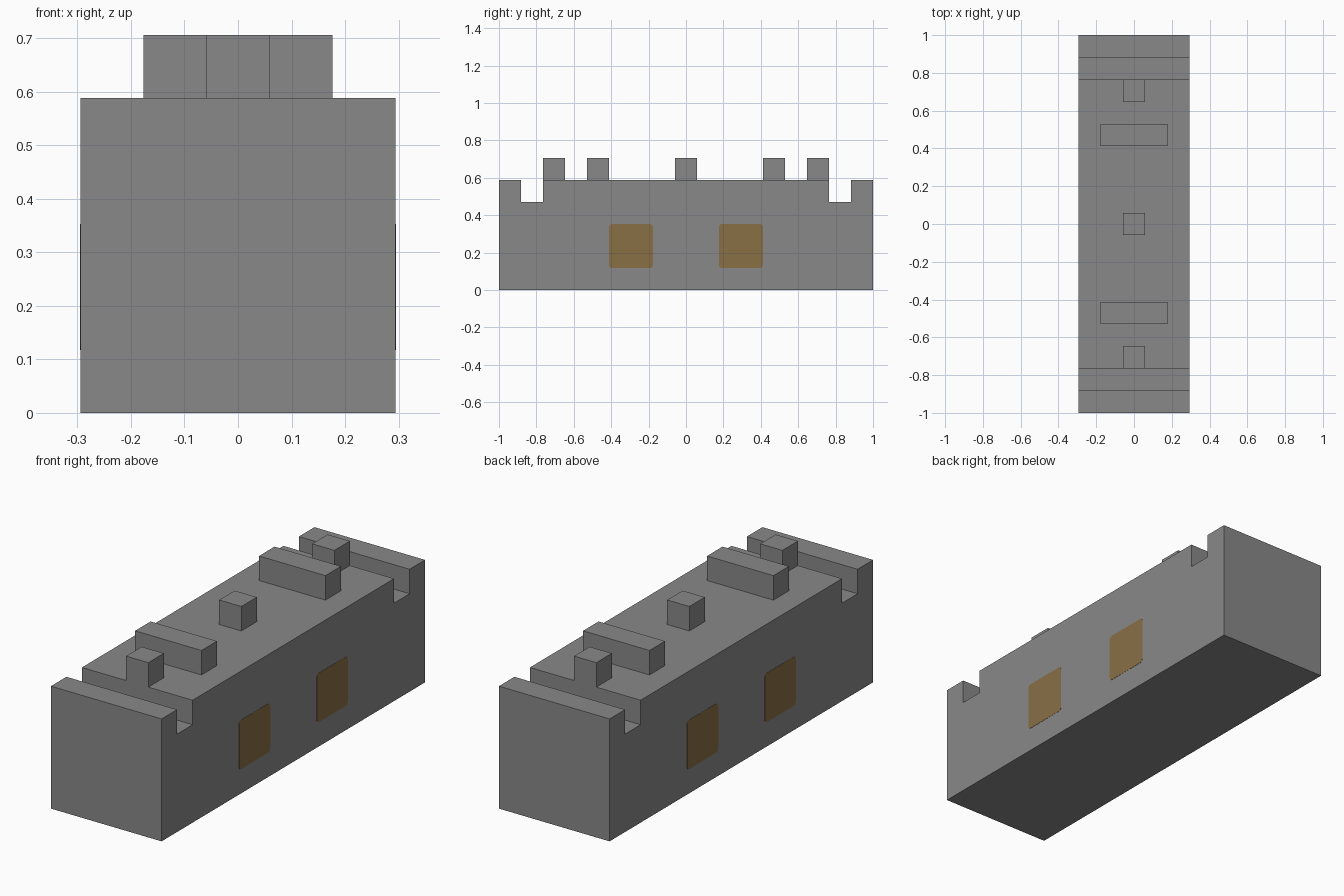
import bpy
import bmesh

cube = bpy.data.objects.get("Cube")
if cube:
    bpy.data.objects.remove(cube, do_unlink=True)

U = 2 / 17  # module size: the body is 17 modules long


def make_material(name, colour):
    mat = bpy.data.materials.new(name)
    mat.use_nodes = True
    mat.diffuse_color = colour
    mat.node_tree.nodes["Principled BSDF"].inputs["Base Color"].default_value = colour
    return mat


grey = make_material("stone grey", (0.25, 0.25, 0.25, 1))
amber = make_material("dark amber", (0.25, 0.16, 0.06, 1))


def finish(bm, name, mat):
    bmesh.ops.recalc_face_normals(bm, faces=bm.faces)
    mesh = bpy.data.meshes.new(name)
    bm.to_mesh(mesh)
    bm.free()
    mesh.materials.append(mat)
    obj = bpy.data.objects.new(name, mesh)
    bpy.context.collection.objects.link(obj)
    return obj


def extrude_profile(name, profile, x0, x1, mat, corner=0):
    """Extrude a y-z outline along x, optionally rounding its corners."""
    bm = bmesh.new()
    face = bm.faces.new([bm.verts.new((x0, y, z)) for y, z in profile])
    if corner:
        bmesh.ops.bevel(bm, geom=bm.verts[:], offset=corner, segments=3,
                        profile=0.5, affect='VERTICES')
        face = bm.faces[:][0]
    new = bmesh.ops.extrude_face_region(bm, geom=[face])["geom"]
    moved = [v for v in new if isinstance(v, bmesh.types.BMVert)]
    bmesh.ops.translate(bm, verts=moved, vec=(x1 - x0, 0, 0))
    return finish(bm, name, mat)


def rectangle(y0, y1, z0, z1):
    return [(y0, z0), (y1, z0), (y1, z1), (y0, z1)]


# Body: long block with a cross groove near each end
half = [(8.5, 0), (8.5, 5), (7.5, 5), (7.5, 4), (6.5, 4), (6.5, 5)]
outline = half + [(-y, z) for y, z in reversed(half)]
extrude_profile("body", [(y * U, z * U) for y, z in outline],
                -2.5 * U, 2.5 * U, grey)


# Raised blocks on the top, one module long and high
def top_block(name, y, half_width):
    profile = rectangle((y - 0.5) * U, (y + 0.5) * U, 5 * U, 6 * U)
    extrude_profile(name, profile, -half_width * U, half_width * U, grey)


top_block("centre_block", 0, 0.5)
for end, side in (("front", -1), ("back", 1)):
    top_block(end + "_wide_block", side * 4, 1.5)
    top_block(end + "_small_block", side * 6, 0.5)

# Rounded square panels on both long sides
for flank, sx in (("left", 1), ("right", -1)):
    for end, sy in (("front", -1), ("back", 1)):
        y = sy * 2.5
        profile = rectangle((y - 1) * U, (y + 1) * U, U, 3 * U)
        extrude_profile(flank + "_" + end + "_panel", profile,
                        sx * (2.5 * U - 0.002), sx * (2.5 * U + 0.001),
                        amber, corner=0.015)
